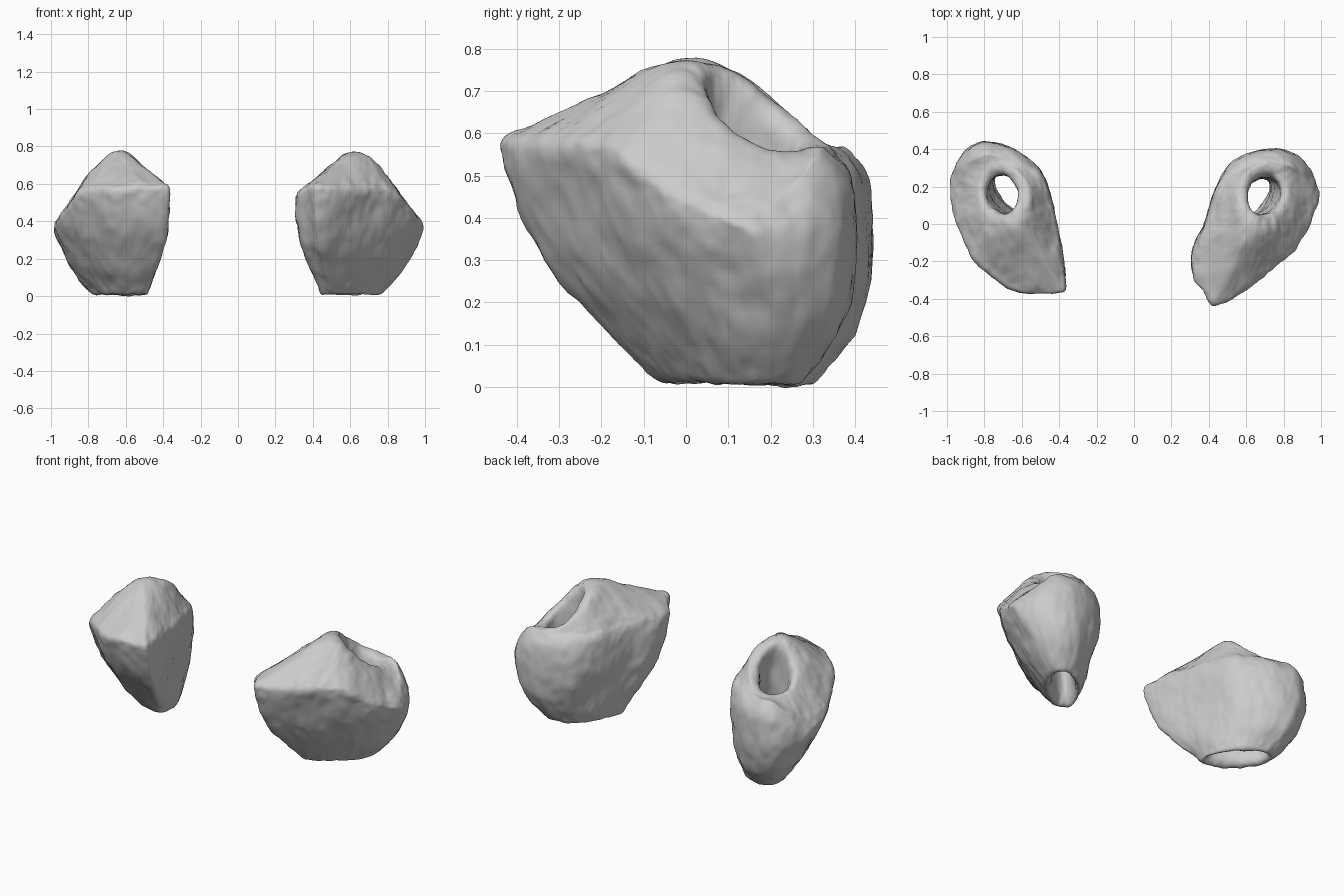
import bpy, bmesh, math
from mathutils import Vector

if "Cube" in bpy.data.objects:
    bpy.data.objects.remove(bpy.data.objects["Cube"])

N = 48
Q = math.sqrt(0.5)


def resample(points, n):
    """Evenly spaced points around a closed outline."""
    pts = [Vector(p) for p in points]
    segs = [(a, b) for a, b in zip(pts, pts[1:] + pts[:1])]
    total = sum((b - a).length for a, b in segs)
    out, i, run = [], 0, 0.0
    for k in range(n):
        d = total * k / n
        while run + (segs[i][1] - segs[i][0]).length < d:
            run += (segs[i][1] - segs[i][0]).length
            i += 1
        a, b = segs[i]
        out.append(a.lerp(b, (d - run) / (b - a).length))
    return out


def pierced_stone(name, side, outline, levels, hole, hole_low):
    """Stone in the +x half (side=-1 mirrors it). Levels give the extent along
    the diagonal long axis (t) and across it (s)."""
    pts = [Vector(((p.x + p.y) * Q, (p.x - p.y) * Q)) for p in resample(outline, N)]
    t0, t1 = min(p.x for p in pts), max(p.x for p in pts)
    s0, s1 = min(p.y for p in pts), max(p.y for p in pts)
    unit = [Vector(((p.x - t0) / (t1 - t0), (p.y - s0) / (s1 - s0))) for p in pts]
    rings = []
    # outer body: outline fitted to each level, rounder at the base
    for z, ta, tb, sa, sb in levels:
        r = max(0, 1 - z / 0.25) * 0.7
        ring = []
        for u in unit:
            d = u - Vector((0.5, 0.5))
            v = u.lerp(Vector((0.5, 0.5)) + d.normalized() * 0.5, r)
            t, s = ta + (tb - ta) * v.x, sa + (sb - sa) * v.y
            x, y = (t + s) * Q, (t - s) * Q
            # shoulders fall away at the outer and inner sides
            fall = 1.15 * max(0, x - 0.84) + 0.8 * max(0, 0.37 - x)
            zz = z - fall * max(0, (z - 0.25) / 0.33)
            ring.append(Vector((x, y, zz - (0.025 * v.x if z > 0.55 else 0))))
        rings.append(ring)
    rim = rings[-1]
    # sloping top, rising to a peak in front of the hole
    angles = [math.atan2(p.y - hole[1], p.x - hole[0]) for p in rim]

    def hole_ring(scale, reach, drop):
        ring = []
        for a in angles:
            f = ((1 + math.cos(a - math.radians(235))) / 2) ** 1.5
            k = scale + reach * f ** 2
            z = 0.57 + 0.21 * f - 0.015 * max(0, math.cos(a))
            ring.append(Vector((hole[0] + 0.085 * k * math.cos(a),
                                hole[1] + 0.105 * k * math.sin(a), z - drop)))
        return ring

    lip = hole_ring(1.45, 0.5, 0)
    for t in (0.06, 0.4, 0.75):
        rings.append([a.lerp(b, t) for a, b in zip(rim, lip)])
    inner = hole_ring(0.97, 0, 0.04)
    rings += [lip, hole_ring(1.12, 0.1, 0.008), inner]
    # hole shaft, leaning towards a long narrow base opening
    low = []
    for a in angles:
        t = 0.16 * math.cos(a - math.pi / 4)
        s = 0.065 * math.cos(a + math.pi / 4)
        low.append(Vector((hole_low[0] + (t + s) * Q, hole_low[1] + (t - s) * Q, 0.03)))
    for t in (0.2, 0.5, 0.8, 1.0):
        rings.append([a.lerp(b, t) for a, b in zip(inner, low)])

    bm = bmesh.new()
    vs = [[bm.verts.new((p.x * side, p.y, p.z)) for p in ring] for ring in rings]
    for a, b in zip(vs, vs[1:] + vs[:1]):
        for i in range(N):
            j = (i + 1) % N
            bm.faces.new((a[i], a[j], b[j], b[i]))
    bmesh.ops.recalc_face_normals(bm, faces=bm.faces)
    mesh = bpy.data.meshes.new(name)
    bm.to_mesh(mesh)
    bm.free()
    mesh.shade_smooth()
    obj = bpy.data.objects.new(name, mesh)
    bpy.context.collection.objects.link(obj)
    # rough weathered surface
    sub = obj.modifiers.new("subdivide", 'SUBSURF')
    sub.levels = sub.render_levels = 2
    for label, size, strength in (("lumps", 0.16, 0.025), ("pits", 0.05, 0.01)):
        tex = bpy.data.textures.new(name + "_" + label, 'CLOUDS')
        tex.noise_scale = size
        mod = obj.modifiers.new(label, 'DISPLACE')
        mod.texture = tex
        mod.texture_coords = 'LOCAL'
        mod.strength = strength
        mod.mid_level = 0.45
    return obj


pierced_stone(
    "right_stone", 1,
    [(.40, -.43), (.46, -.42), (.60, -.33), (.72, -.24), (.86, -.13), (.93, -.02),
     (1.0, .17), (.97, .25), (.90, .35), (.80, .39), (.70, .40), (.60, .37), (.51, .33),
     (.44, .22), (.40, .10), (.36, -.02), (.30, -.14), (.30, -.30), (.36, -.33)],
    [(.0, .29, .70, .25, .44), (.03, .27, .73, .235, .465), (.10, .22, .80, .20, .52),
     (.20, .12, .86, .165, .585), (.30, .05, .88, .14, .64), (.40, .01, .88, .13, .675),
     (.50, -.01, .875, .135, .70), (.57, -.025, .85, .16, .715), (.59, -.015, .83, .185, .705)],
    (.695, .16), (.60, .12))

pierced_stone(
    "left_stone", -1,
    [(.37, -.35), (.37, -.24), (.40, -.10), (.435, .10), (.46, .20), (.50, .30), (.58, .36),
     (.65, .40), (.80, .44), (.92, .38), (1.0, .22), (.98, .05), (.93, -.08), (.865, -.20),
     (.715, -.32), (.65, -.35), (.50, -.37)],
    [(.0, .34, .73, .24, .45), (.03, .32, .76, .225, .475), (.10, .25, .83, .185, .535),
     (.20, .16, .89, .16, .60), (.30, .08, .915, .145, .665), (.40, .04, .92, .14, .71),
     (.50, .01, .91, .145, .74), (.57, .00, .88, .165, .75), (.59, .01, .86, .19, .735)],
    (.705, .16), (.62, .15))
